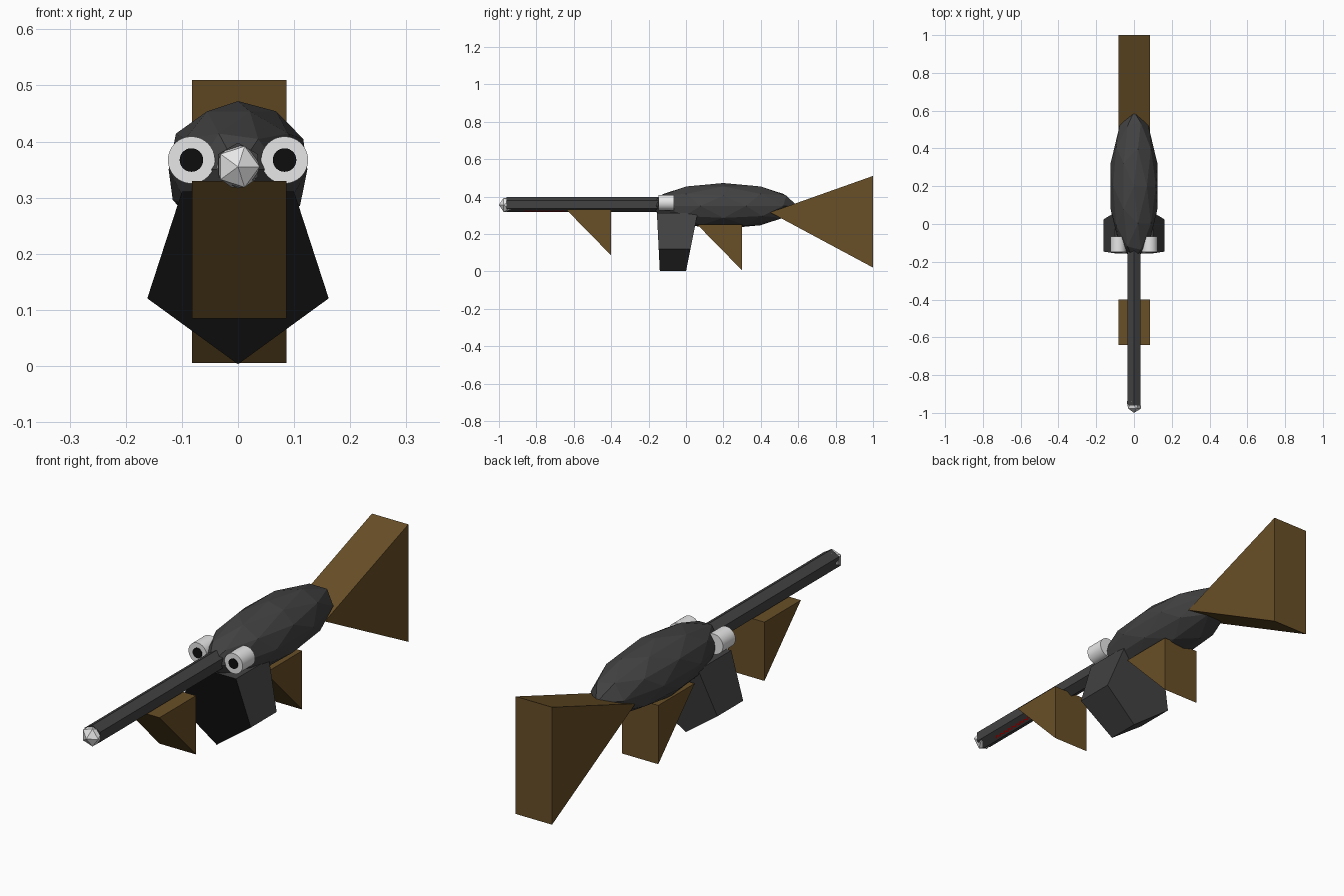
import bpy, bmesh
from math import pi, sin, cos, radians
from mathutils import Matrix, Vector

cube = bpy.data.objects.get("Cube")
if cube:
    bpy.data.objects.remove(cube, do_unlink=True)


def material(name, r, g, b):
    m = bpy.data.materials.new(name)
    m.use_nodes = True
    m.diffuse_color = (r, g, b, 1)
    bsdf = next(n for n in m.node_tree.nodes if n.type == 'BSDF_PRINCIPLED')
    bsdf.inputs["Base Color"].default_value = (r, g, b, 1)
    return m


gunmetal = material("dark grey metal", 0.055, 0.055, 0.055)
wood = material("brown wood", 0.14, 0.078, 0.02)
pale = material("pale grey", 0.8, 0.8, 0.8)
black = material("black", 0.004, 0.004, 0.004)
red = material("red", 0.5, 0.0, 0.0)


def add_object(name, bm, *mats):
    bmesh.ops.recalc_face_normals(bm, faces=bm.faces)
    mesh = bpy.data.meshes.new(name)
    bm.to_mesh(mesh)
    bm.free()
    for m in mats:
        mesh.materials.append(m)
    obj = bpy.data.objects.new(name, mesh)
    bpy.context.collection.objects.link(obj)
    return obj


def ball(name, subdivisions, centre, scale, mat, turn=0):
    bm = bmesh.new()
    place = (Matrix.Translation(centre) @ Matrix.Diagonal((*scale, 1))
             @ Matrix.Rotation(turn, 4, 'X'))
    bmesh.ops.create_icosphere(bm, subdivisions=subdivisions, radius=1, matrix=place)
    return add_object(name, bm, mat)


def rod(name, sides, radius, x, z, y0, y1, mat, smooth=False):
    """Capped cylinder running along y."""
    bm = bmesh.new()
    place = (Matrix.Translation((x, (y0 + y1) / 2, z))
             @ Matrix.Rotation(pi / 2, 4, 'X'))
    bmesh.ops.create_cone(bm, cap_ends=True, segments=sides, radius1=radius,
                          radius2=radius, depth=y1 - y0, matrix=place)
    obj = add_object(name, bm, mat)
    if smooth:
        bpy.ops.object.select_all(action='DESELECT')
        obj.select_set(True)
        bpy.context.view_layer.objects.active = obj
        bpy.ops.object.shade_smooth_by_angle(angle=radians(30))
    return obj


def wedge(name, profile, x0=-0.082, x1=0.086):
    """Triangular side profile of (y, z) points pushed across x."""
    bm = bmesh.new()
    face = bm.faces.new([bm.verts.new((x0, y, z)) for y, z in profile])
    out = bmesh.ops.extrude_face_region(bm, geom=[face])
    moved = [v for v in out["geom"] if isinstance(v, bmesh.types.BMVert)]
    bmesh.ops.translate(bm, vec=(x1 - x0, 0, 0), verts=moved)
    return add_object(name, bm, wood)


# Faceted body, barrel and muzzle tip
ball("body", 2, (0, 0.2, 0.35), (0.13, 0.395, 0.122), gunmetal)
rod("barrel", 6, 0.041, 0, 0.357, -0.96, -0.1, gunmetal)
ball("muzzle_tip", 1, (0, -0.957, 0.355), (0.043, 0.043, 0.043), pale, pi / 2)

# Twin sight tubes with dark lenses
for side, x in (("left", 0.083), ("right", -0.083)):
    rod(side + "_sight_tube", 32, 0.042, x, 0.367, -0.148, -0.065, pale, True)
    rod(side + "_sight_lens", 32, 0.021, x, 0.367, -0.151, -0.147, black, True)

# Wooden stock and grips
wedge("stock", [(0.45, 0.315), (1, 0.51), (1, 0.02)])
wedge("front_grip", [(-0.64, 0.33), (-0.4, 0.33), (-0.4, 0.085)])
wedge("rear_grip", [(0.06, 0.25), (0.3, 0.25), (0.3, 0.005)])

# Five-sided magazine, point down, with slanted ends and a black front
bm = bmesh.new()
ring = [(0.17 * sin(i * 2 * pi / 5), 0.173 - 0.17 * cos(i * 2 * pi / 5)) for i in range(5)]
front = [bm.verts.new((x, -0.14 - 0.05 * z, z)) for x, z in ring]
back = [bm.verts.new((x, 0.2 * z, z)) for x, z in ring]
bm.faces.new(front).material_index = 1
bm.faces.new(back)
for i in range(5):
    j = (i + 1) % 5
    bm.faces.new((front[i], front[j], back[j], back[i]))
add_object("magazine", bm, gunmetal, black)

# Red zigzag mark on the lower left barrel facet
bm = bmesh.new()
along = Vector((cos(pi / 6), 0, sin(pi / 6)))
out = Vector((sin(pi / 6), 0, -cos(pi / 6)))
corner = Vector((0, 0, 0.316)) + out * 0.001
previous = None
for i in range(19):
    rise = 0.006 + 0.009 * (i % 2)
    y = Vector((0, -0.87 + i * 0.0125, 0))
    pair = [bm.verts.new(corner + y + along * h) for h in (rise, rise + 0.007)]
    if previous:
        bm.faces.new((previous[0], pair[0], pair[1], previous[1]))
    previous = pair
add_object("barrel_zigzag", bm, red)
